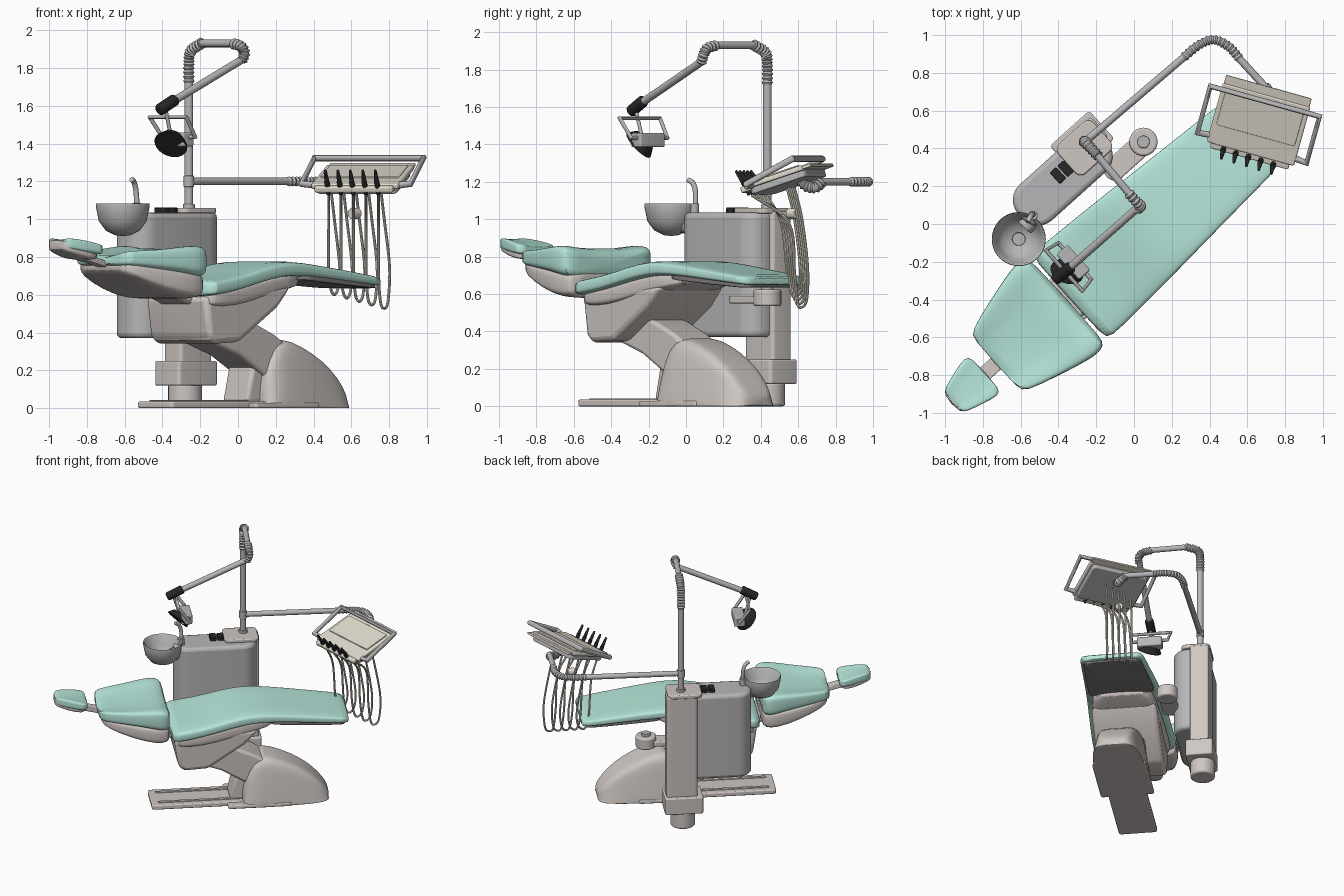
import bpy, bmesh, math
from mathutils import Matrix, Vector

if "Cube" in bpy.data.objects:
    bpy.data.objects.remove(bpy.data.objects["Cube"])

def mat(name, c):
    m = bpy.data.materials.new(name)
    m.diffuse_color = (*c, 1)
    m.use_nodes = True
    m.node_tree.nodes["Principled BSDF"].inputs["Base Color"].default_value = m.diffuse_color
    return m

MINT = mat("mint_vinyl", (0.47, 0.79, 0.70))
WARM = mat("warm_grey", (0.62, 0.57, 0.54))
GREY = mat("cool_grey", (0.47, 0.47, 0.48))
DARK = mat("dark_grey", (0.22, 0.21, 0.21))
BLACK = mat("black", (0.02, 0.02, 0.02))
BEIGE = mat("beige", (0.76, 0.71, 0.62))
I = Matrix()
T = Matrix.Translation
def R(deg, ax): return Matrix.Rotation(math.radians(deg), 4, ax)
U = R(42, 'Z')                      # cabinet frame, parallel to the chair
C = T((0.04, -0.045, 0)) @ U        # chair frame, x runs to the feet
TRAY = T((0.66, 0.53, 1.22)) @ R(-15.5, 'Z') @ R(18, 'X')
LAMP = T((-0.34, -0.22, 1.43)) @ U

def add(name, bm, m, M=I, bevel=0, sub=0):
    bmesh.ops.recalc_face_normals(bm, faces=bm.faces)
    me = bpy.data.meshes.new(name)
    bm.to_mesh(me); bm.free()
    me.transform(M); me.materials.append(m)
    ob = bpy.data.objects.new(name, me)
    bpy.context.collection.objects.link(ob)
    if bevel:
        b = ob.modifiers.new("bevel", 'BEVEL')
        b.width, b.segments, b.limit_method = bevel, 3, 'ANGLE'
    if sub:
        ob.modifiers.new("sub", 'SUBSURF').levels = sub
        ob.modifiers["sub"].render_levels = sub
    return ob

def loft(name, stations, m, M=C, dip=0, p=5, n=32, taper=0):
    """Rounded sections (x, half width, top, bottom) skinned along x, cut at the floor."""
    bm, rings = bmesh.new(), []
    for x, w, zt, zb in stations:
        ring = []
        for k in range(n):
            a = 2 * math.pi * (k + .5) / n
            c, s = math.cos(a), math.sin(a)
            y = math.copysign(abs(c) ** (2 / p), c)
            z = math.copysign(abs(s) ** (2 / p), s)
            zz = (zt + zb) / 2 + z * (zt - zb) / 2 - (dip * (1 - y * y) if s > 0 else 0)
            ring.append(bm.verts.new((x, y * w * (1 - taper * (z + 1) / 2), max(zz, 0))))
        rings.append(ring)
    for a, b in zip(rings, rings[1:]):
        for k in range(n):
            bm.faces.new((a[k], a[(k + 1) % n], b[(k + 1) % n], b[k]))
    bm.faces.new(rings[0]); bm.faces.new(rings[-1])
    return add(name, bm, m, M, sub=1)

def prism(name, prof, hw, m, M=C, bevel=.02):
    """Side profile (x, z) extruded across y."""
    bm = bmesh.new()
    f = bm.faces.new([bm.verts.new((x, -hw, z)) for x, z in prof])
    g = bmesh.ops.extrude_face_region(bm, geom=[f])['geom']
    bmesh.ops.translate(bm, vec=(0, 2 * hw, 0), verts=[v for v in g if isinstance(v, bmesh.types.BMVert)])
    return add(name, bm, m, M, bevel)

def rbox(name, x0, x1, y0, y1, z0, z1, m, M=I, r=.02, bevel=.008):
    """Box with rounded upright edges."""
    bm = bmesh.new()
    bmesh.ops.create_cube(bm, size=1, matrix=T(((x0+x1)/2, (y0+y1)/2, (z0+z1)/2)) @ Matrix.Diagonal((x1-x0, y1-y0, z1-z0, 1)))
    up = [e for e in bm.edges if abs(e.verts[0].co.z - e.verts[1].co.z) > 1e-4]
    bmesh.ops.bevel(bm, geom=up, offset=r, segments=6, affect='EDGES', profile=.5)
    return add(name, bm, m, M, bevel)

def rod(name, a, b, r1, m, M=I, r2=None, bevel=.004):
    a, b = Vector(a), Vector(b)
    d = b - a
    bm = bmesh.new()
    bmesh.ops.create_cone(bm, cap_ends=True, segments=24, radius1=r1, radius2=r1 if r2 is None else r2, depth=d.length,
                          matrix=T((a + b) / 2) @ d.to_track_quat('Z', 'Y').to_matrix().to_4x4())
    return add(name, bm, m, M, bevel)

def smooth(pts, n=8):
    P = [Vector(q) for q in pts]
    P = [2 * P[0] - P[1]] + P + [2 * P[-1] - P[-2]]
    out = []
    for i in range(1, len(P) - 2):
        a, b, c, d = P[i-1:i+3]
        for k in range(n):
            t = k / n
            out.append(.5 * (2*b + (c-a)*t + (2*a-5*b+4*c-d)*t*t + (3*b-a-3*c+d)*t**3))
    return out + [P[-2]]

def tube(name, pts, r, m, M=I, cyclic=False, ribs=False, res=4):
    cu = bpy.data.curves.new(name, 'CURVE')
    cu.dimensions, cu.bevel_depth, cu.bevel_resolution, cu.use_fill_caps = '3D', r, res, True
    s = cu.splines.new('POLY')
    s.points.add(len(pts) - 1)
    for i, (q, v) in enumerate(zip(s.points, pts)):
        q.co = (*(M @ Vector(v)), 1)
        q.radius = (1.25 if i % 2 else .95) if ribs else 1
    s.use_cyclic_u = cyclic
    cu.materials.append(m)
    ob = bpy.data.objects.new(name, cu)
    bpy.context.collection.objects.link(ob)
    bpy.ops.object.select_all(action='DESELECT')
    bpy.context.view_layer.objects.active = ob
    ob.select_set(True)
    bpy.ops.object.convert(target='MESH')

def lathe(name, prof, m, M=I, n=40):
    bm = bmesh.new()
    vs = [bm.verts.new((r, 0, z)) for r, z in prof]
    es = [bm.edges.new(e) for e in zip(vs, vs[1:])]
    bmesh.ops.spin(bm, geom=vs + es, cent=(0, 0, 0), axis=(0, 0, 1), angle=2 * math.pi, steps=n)
    bmesh.ops.remove_doubles(bm, verts=bm.verts, dist=1e-4)
    return add(name, bm, m, M)

# chair upholstery and shells
loft("seat_cushion", [(-.52, .28, .655, .60), (-.50, .305, .68, .585), (-.3, .295, .70, .615), (-.1, .285, .755, .665), (.05, .275, .78, .695),
     (.2, .265, .775, .70), (.5, .245, .735, .67), (.765, .23, .70, .645), (.78, .215, .685, .65)], MINT)
loft("seat_pan", [(-.49, .25, .62, .55), (-.46, .265, .63, .53), (-.3, .265, .64, .53), (-.1, .25, .69, .57), (.1, .23, .72, .62), (.26, .21, .72, .655)], WARM)
loft("leg_pan", [(.2, .24, .72, .68), (.21, .24, .72, .675), (.5, .225, .69, .65), (.74, .208, .665, .632), (.755, .205, .665, .635)], DARK, p=12)
loft("back_cushion", [(-1.04, .18, .83, .76), (-1.02, .215, .85, .75), (-.85, .265, .855, .73), (-.7, .305, .875, .71), (-.6, .325, .885, .685),
     (-.55, .31, .87, .685), (-.53, .28, .83, .71)], MINT, dip=.045)
loft("back_shell", [(-1.03, .18, .78, .735), (-.98, .215, .77, .69), (-.8, .265, .75, .615), (-.63, .30, .73, .575), (-.55, .285, .72, .58), (-.53, .26, .71, .61)], WARM)
loft("headrest_cushion", [(-1.345, .065, .9, .85), (-1.325, .085, .91, .84), (-1.22, .115, .895, .82), (-1.14, .135, .875, .81), (-1.11, .115, .865, .815)], MINT, dip=.015)
loft("headrest_shell", [(-1.355, .065, .895, .84), (-1.32, .08, .885, .82), (-1.2, .11, .855, .785), (-1.12, .115, .83, .785)], WARM)
prism("headrest_bar", [(-1.2, .79), (-1.2, .825), (-.95, .76), (-.95, .73)], .04, WARM, bevel=.006)
prism("back_hinge", [(-.68, .62), (-.68, .66), (-.4, .62), (-.4, .55), (-.5, .55)], .12, WARM)

# lift mechanism and base
prism("seat_support", [(-.5, .59), (-.47, .38), (-.43, .34), (-.25, .35), (.02, .53), (.12, .64), (-.2, .64)], .24, WARM, bevel=.03)
prism("lift_arm", [(-.38, .5), (-.2, .49), (-.05, .455), (.1, .39), (.28, .28), (.28, .08), (.12, .1), (.02, .18), (-.15, .28), (-.38, .36)], .125, WARM)
prism("lift_strut", [(-.08, .03), (.12, .03), (.12, .3), (-.03, .25)], .10, WARM)
loft("base_cover", [(.01, .18, .10, -.05), (.03, .2, .2, -.05), (.09, .21, .34, -.05), (.17, .21, .375, -.05), (.3, .205, .335, -.05),
     (.45, .19, .26, -.05), (.56, .175, .17, -.05), (.625, .145, .09, -.05), (.65, .11, .05, -.05)], WARM, p=6, taper=.3)
rbox("base_plate", -.65, .3, -.14, .14, 0, .035, WARM, C, .02)
rbox("base_flange", -.1, .36, -.195, .195, 0, .028, WARM, C, .02)
for s in (-1, 1):
    rbox("base_rail", -.6, .05, s*.085 - .012, s*.085 + .012, .03, .042, WARM, C, .004, .003)

# cabinet and pillar
rbox("cabinet", -.42, .185, .305, .56, .37, 1.035, GREY, U, .11, .025)
rbox("pillar", -.015, .21, .435, .575, .2, 1.04, WARM, U, .02)
rbox("pillar_collar", -.055, .225, .405, .605, .12, .25, WARM, U, .02)
rod("pillar_foot", (-.28, .44, 0), (-.28, .44, .13), .09, WARM, bevel=.015)
rbox("cabinet_top_plate", -.05, .2, .37, .58, 1.03, 1.06, WARM, U, .04)
for k in (0, 1):
    rbox("control_pad", -.095 - k*.055, -.05 - k*.055, .42, .5, 1.03, 1.062, BLACK, U, .008, .004)

# side arm with holder cup
rbox("side_arm", .06, .385, .225, .345, .55, .59, WARM, U, .055)
rod("side_holder", (.05, .435, .535), (.05, .435, .625), .075, WARM, bevel=.012)
rod("side_holder_cap", (.05, .435, .62), (.05, .435, .645), .033, GREY)

# rinse bowl and spout
BOWL = T((-.61, -.08, 0))
lathe("rinse_bowl", [(0, .91), (.04, .915), (.09, .94), (.127, .99), (.143, 1.07), (.141, 1.083), (.132, 1.075), (.115, 1.0), (.08, .955), (.035, .94), (.033, .93), (0, .93)], GREY, BOWL)
rod("bowl_bracket", (-.58, -.02, .97), (-.46, .11, .97), .045, GREY)
tube("spout", smooth([(-.535, .045, .98), (-.535, .05, 1.07), (-.54, .05, 1.15), (-.55, .035, 1.195), (-.562, .01, 1.21)]), .014, GREY)
rod("spout_base", (-.535, .045, .98), (-.535, .045, 1.085), .025, GREY)

# lamp post with flexible elbows
px, py = -.26, .435
rod("lamp_post", (px, py, 1.04), (px, py, 1.74), .023, GREY)
rod("post_collar", (px, py, 1.05), (px, py, 1.08), .032, GREY)
tube("post_elbow", smooth([(px, py, 1.72), (px, py, 1.82), (-.25, .425, 1.89), (-.19, .36, 1.932)], 9), .025, GREY, ribs=True)
rod("lamp_top_tube", (-.2, .37, 1.93), (-.02, .155, 1.93), .02, GREY)
tube("lamp_elbow", smooth([(-.03, .165, 1.93), (.015, .115, 1.915), (.035, .095, 1.88), (.02, .08, 1.835)], 6), .024, GREY, ribs=True)
rod("lamp_arm", (.03, .095, 1.85), (-.35, -.24, 1.62), .021, GREY)
rod("lamp_knuckle", (-.33, -.225, 1.635), (-.42, -.295, 1.575), .032, BLACK, bevel=.012)
rod("lamp_stem", (-.385, -.27, 1.59), (-.355, -.235, 1.44), .01, GREY)
tube("lamp_handles", [(-.04, -.145, .11), (-.04, .145, .11), (.035, .13, .005), (.035, -.13, .005)], .012, GREY, LAMP, True)
rbox("lamp_housing", -.015, .065, -.09, .09, -.045, .03, GREY, LAMP, .012)
rod("lamp_reflector", (-.005, 0, -.005), (-.035, -.015, -.035), .065, BLACK, LAMP, r2=.092)

# delivery arm
rod("delivery_collar", (px, py, 1.17), (px, py, 1.23), .028, GREY)
rod("delivery_arm", (px, py, 1.2), (.29, .905, 1.2), .02, GREY)
tube("delivery_elbow", smooth([(.26, .88, 1.2), (.34, .945, 1.2), (.42, .975, 1.2), (.5, .94, 1.2), (.56, .875, 1.2)], 8), .021, GREY, ribs=True)
rod("delivery_fore_arm", (.54, .895, 1.2), (.7, .72, 1.2), .02, GREY)
tube("tray_joint", smooth([(.69, .73, 1.2), (.71, .69, 1.17), (.69, .64, 1.18), (.67, .6, 1.23)], 6), .026, GREY, ribs=True)

# instrument tray
rbox("tray", -.24, .24, -.17, .17, -.01, .018, BEIGE, TRAY, .015)
rbox("tray_underside", -.22, .22, -.15, .17, -.045, -.008, GREY, TRAY, .03)
rbox("tray_panel", -.215, .215, -.06, .14, .015, .026, BEIGE, TRAY, .01, .004)
rbox("tray_back_ledge", -.235, .235, .165, .215, -.005, .012, BEIGE, TRAY, .008, .004)
rbox("tray_front_holder", -.215, .215, -.2, -.12, -.02, .012, BEIGE, TRAY, .012)
tube("tray_handle", [(-.23, -.13, 0), (-.3, -.135, .01), (-.3, .15, .06), (.3, .15, .06), (.3, -.135, .01), (.23, -.13, 0)], .018, GREY, TRAY)

# instruments with hanging hoses
for i in range(5):
    x, y = .48 + .066 * i, .41 - .02 * i
    rod("instrument", (x, y + .01, 1.13), (x - .01, y - .025, 1.2), .011, BLACK, r2=.015)
    rod("instrument_tip", (x - .01, y - .025, 1.2), (x - .018, y - .065, 1.26), .013, BLACK, r2=.007)
    zb = .6 - .018 * i
    h = y + .02 + .03 * i
    tube("hose", smooth([(x, y + .02, 1.13), (x, h + .08, .98), (x, h + .11, .72), (x + .01, h + .125, zb + .035), (x + .03, h + .14, zb),
         (x + .05, h + .175, zb + .04), (x + .058, h + .18, .75), (x + .03, h + .15, 1.0), (x + .01, h + .11, 1.17)], 6), .0075, BEIGE, res=2)
rod("hose_clip", (.6, .55, 1.03), (.635, .59, 1.03), .028, BEIGE)

# smooth shading
bpy.ops.object.select_all(action='SELECT')
bpy.context.view_layer.objects.active = bpy.context.selected_objects[0]
bpy.ops.object.shade_smooth_by_angle(angle=math.radians(40))
